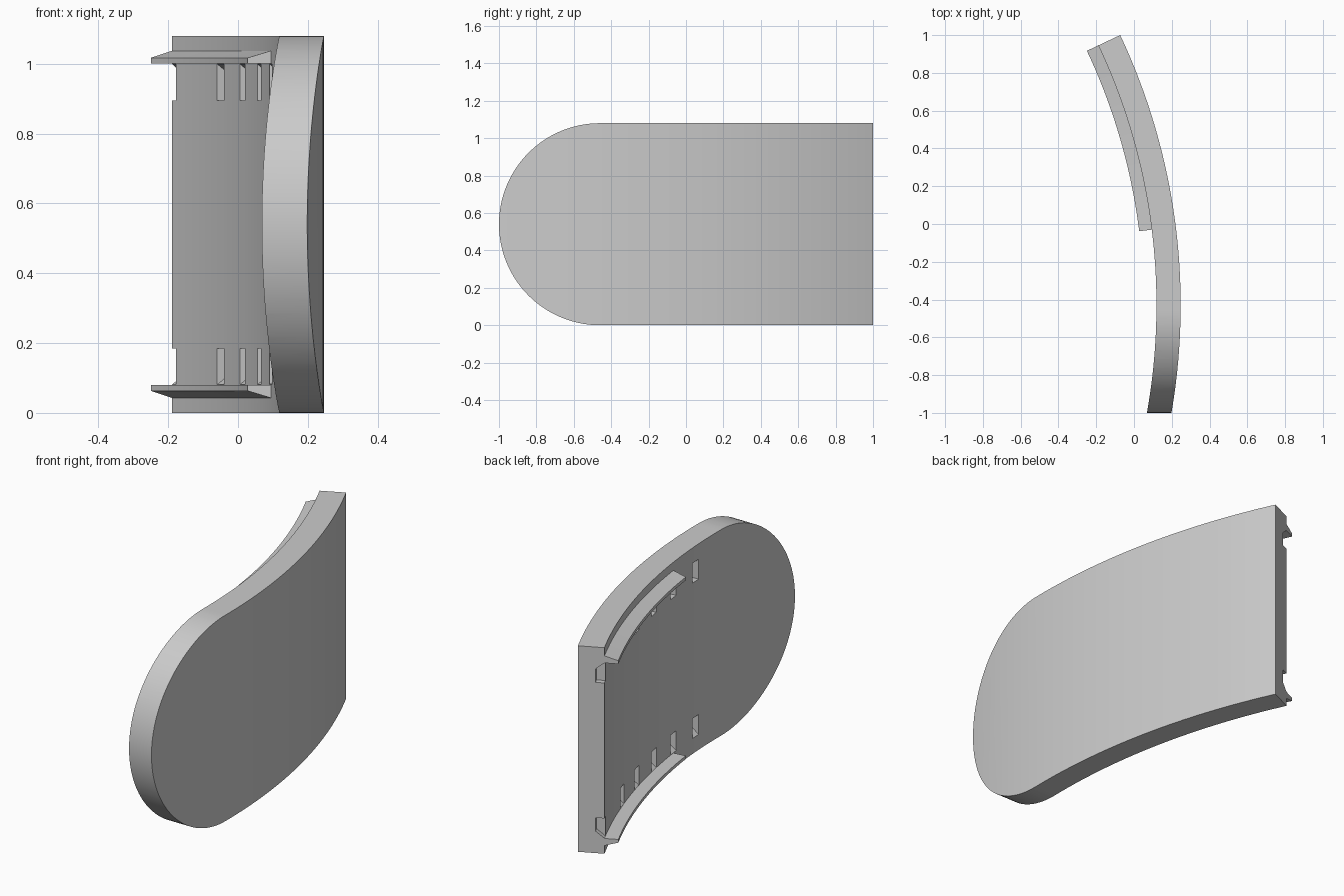
import bpy, bmesh
from math import sin, cos, pi, radians, asin

cube = bpy.data.objects.get("Cube")
if cube:
    bpy.data.objects.remove(cube)

R_OUT, R_IN = 3.355, 3.227          # outer and inner radius of the curved panel
CX, CY = 0.247 - R_OUT, -0.43       # centre of curvature
HEIGHT = 1.08
MID = HEIGHT / 2

grey = bpy.data.materials.new("plain grey")
grey.use_nodes = True
grey.diffuse_color = (0.6, 0.6, 0.6, 1)
grey.node_tree.nodes["Principled BSDF"].inputs["Base Color"].default_value = (0.6, 0.6, 0.6, 1)


def skin(bm, rings):
    """Closed solid from a row of matching point rings."""
    rows = [[bm.verts.new(p) for p in ring] for ring in rings]
    n = len(rows[0])
    for a, b in zip(rows, rows[1:]):
        for i in range(n):
            j = (i + 1) % n
            bm.faces.new((a[i], a[j], b[j], b[i]))
    bm.faces.new(rows[0][::-1])
    bm.faces.new(rows[-1])


def sweep(bm, section, start, end, steps):
    """Carry a (radius, z) section along the panel's curve."""
    angles = [start + (end - start) * i / steps for i in range(steps + 1)]
    skin(bm, [[(CX + r * cos(a), CY + r * sin(a), z) for r, z in section] for a in angles])


def finish(name, bm):
    bmesh.ops.recalc_face_normals(bm, faces=bm.faces)
    mesh = bpy.data.meshes.new(name)
    bm.to_mesh(mesh)
    bm.free()
    mesh.materials.append(grey)
    ob = bpy.data.objects.new(name, mesh)
    bpy.context.collection.objects.link(ob)
    return ob


def activate(ob):
    bpy.ops.object.select_all(action='DESELECT')
    ob.select_set(True)
    bpy.context.view_layer.objects.active = ob


def cut(target, tool, operation):
    activate(target)
    mod = target.modifiers.new(operation, 'BOOLEAN')
    mod.object, mod.operation, mod.solver = tool, operation, 'EXACT'
    bpy.ops.object.modifier_apply(modifier=mod.name)
    bpy.data.objects.remove(tool)


def angle_at(y, radius=R_IN):
    return asin((y - CY) / radius)


def flip(section):
    return [(r, HEIGHT - z) for r, z in section]


BACK = angle_at(1, R_OUT)

# Curved panel
bm = bmesh.new()
sweep(bm, [(R_IN, 0), (R_OUT, 0), (R_OUT, HEIGHT), (R_IN, HEIGHT)], radians(-13), BACK, 48)
panel = finish("curved_panel", bm)

# Round the front end
bm = bmesh.new()
outline = [(MID - 1 + MID * cos(a), MID + MID * sin(a))
           for a in (pi / 2 + pi * i / 64 for i in range(65))]
outline += [(1.5, 0), (1.5, HEIGHT)]
skin(bm, [[(x, y, z) for y, z in outline] for x in (-1, 1)])
cut(panel, finish("round_end_cutter", bm), 'INTERSECT')

# Rows of ramped pockets in the inner face, the last one open at the back end
pocket = [(R_IN - 0.01, 1.007), (R_IN + 0.043, 0.965), (R_IN + 0.043, 0.895), (R_IN - 0.01, 0.895)]
spans = [(y - 0.028, y + 0.028) for y in (-0.24, -0.03, 0.18, 0.39, 0.6)] + [(0.92, 1.0)]
bm = bmesh.new()
for section in (pocket, flip(pocket)):
    for y0, y1 in spans:
        sweep(bm, section, angle_at(y0), angle_at(y1), 2)
cut(panel, finish("pocket_cutter", bm), 'DIFFERENCE')

# Tapered lips along the inner face
lip = [(R_IN - 0.067, 1.0), (R_IN + 0.003, 1.0), (R_IN + 0.003, 1.038), (R_IN - 0.067, 1.017)]
parts = [panel]
for name, section in (("upper_lip", lip), ("lower_lip", flip(lip))):
    bm = bmesh.new()
    sweep(bm, section, angle_at(-0.03), BACK, 24)
    parts.append(finish(name, bm))

for ob in parts:
    activate(ob)
    bpy.ops.object.shade_smooth_by_angle(angle=radians(25))
